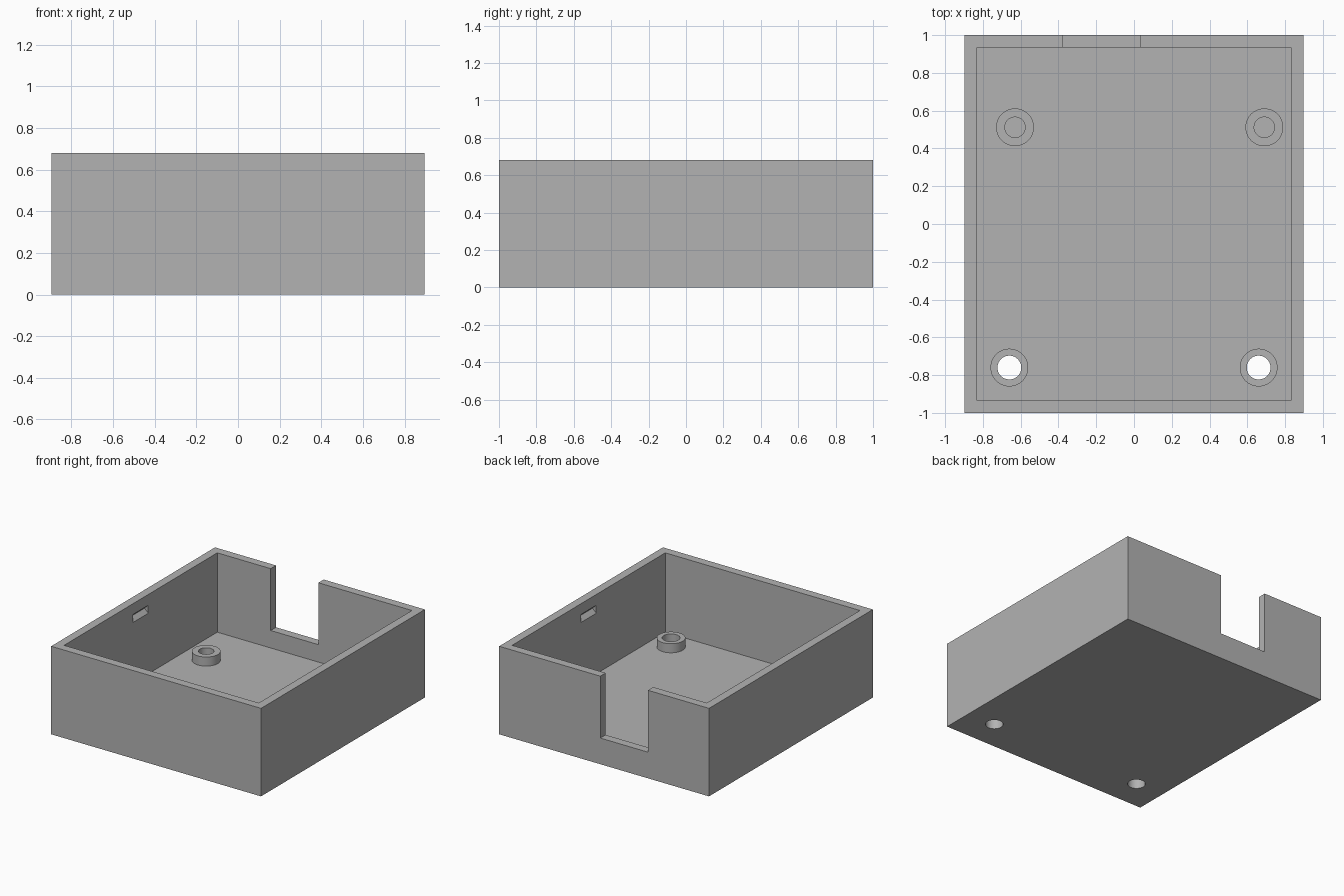
import bpy
import bmesh
import math
from mathutils import Matrix

HALF_X, HALF_Y, HEIGHT = 0.897, 1.0, 0.68
WALL, FLOOR, POST_TOP = 0.065, 0.067, 0.137
SIDES = 48

if "Cube" in bpy.data.objects:
    bpy.data.objects.remove(bpy.data.objects["Cube"], do_unlink=True)

grey = bpy.data.materials.new("plain grey")
grey.use_nodes = True
COLOUR = (0.45, 0.45, 0.45, 1)
grey.diffuse_color = COLOUR
grey.node_tree.nodes["Principled BSDF"].inputs["Base Color"].default_value = COLOUR


def add_object(name, bm):
    mesh = bpy.data.meshes.new(name)
    bm.to_mesh(mesh)
    bm.free()
    mesh.materials.append(grey)
    obj = bpy.data.objects.new(name, mesh)
    bpy.context.collection.objects.link(obj)
    return obj


def box(name, low, high):
    bm = bmesh.new()
    size = [b - a for a, b in zip(low, high)]
    centre = [(a + b) / 2 for a, b in zip(low, high)]
    bmesh.ops.create_cube(bm, size=1, matrix=Matrix.Translation(centre) @ Matrix.Diagonal((*size, 1)))
    return add_object(name, bm)


def cylinder(name, centre, radius, length, sides=SIDES, turn=0):
    bm = bmesh.new()
    matrix = Matrix.Translation(centre) @ Matrix.Rotation(turn, 4, "X")
    bmesh.ops.create_cone(bm, cap_ends=True, segments=sides, radius1=radius, radius2=radius,
                          depth=length, matrix=matrix)
    return add_object(name, bm)


def select_only(obj):
    bpy.ops.object.select_all(action="DESELECT")
    obj.select_set(True)
    bpy.context.view_layer.objects.active = obj


def cut(target, cutter):
    cutter.hide_render = True
    mod = target.modifiers.new("cut", "BOOLEAN")
    mod.operation = "DIFFERENCE"
    mod.solver = "EXACT"
    mod.object = cutter
    select_only(target)
    bpy.ops.object.modifier_apply(modifier=mod.name)
    bpy.data.objects.remove(cutter, do_unlink=True)


# Open tray with a floor and four walls
tray = box("tray", (-HALF_X, -HALF_Y, 0), (HALF_X, HALF_Y, HEIGHT))
inner_x, inner_y = HALF_X - WALL, HALF_Y - WALL
cut(tray, box("cavity_cutter", (-inner_x, -inner_y, FLOOR), (inner_x, inner_y, 1)))

# Cable opening in the back wall
cut(tray, box("opening_cutter", (-0.375, 0.9, 0.202), (0.032, 1.1, 1)))

# Snap grooves in the inner faces of the side walls
for side in (-1, 1):
    cut(tray, cylinder("groove_cutter", (side * inner_x, 0, 0.566), 0.031, 0.184, 4, math.pi / 2))


# Ring shaped mounting post on the floor
def post(name, x, y, bore):
    bm = bmesh.new()
    profile = [(bore, FLOOR), (0.1, FLOOR), (0.1, POST_TOP), (bore, POST_TOP)]
    verts = [bm.verts.new((r, 0, z)) for r, z in profile]
    edges = [bm.edges.new((verts[i], verts[(i + 1) % 4])) for i in range(4)]
    bmesh.ops.spin(bm, geom=verts + edges, cent=(0, 0, 0), axis=(0, 0, 1),
                   angle=math.tau, steps=SIDES)
    bmesh.ops.remove_doubles(bm, verts=bm.verts, dist=0.0005)
    bmesh.ops.recalc_face_normals(bm, faces=bm.faces)
    bmesh.ops.translate(bm, verts=bm.verts, vec=(x, y, 0))
    return add_object(name, bm)


# Front posts have screw holes through the floor, back posts are blind
parts = [tray]
for label, side in (("right", -1), ("left", 1)):
    front_x = side * 0.66
    cut(tray, cylinder("screw_hole_cutter", (front_x, -0.76, 0), 0.063, 0.3))
    parts.append(post(f"front_{label}_post", front_x, -0.76, 0.063))
    parts.append(post(f"back_{label}_post", side * 0.66 + 0.03, 0.512, 0.054))

for part in parts:
    select_only(part)
    bpy.ops.object.shade_smooth_by_angle(angle=math.radians(30))
